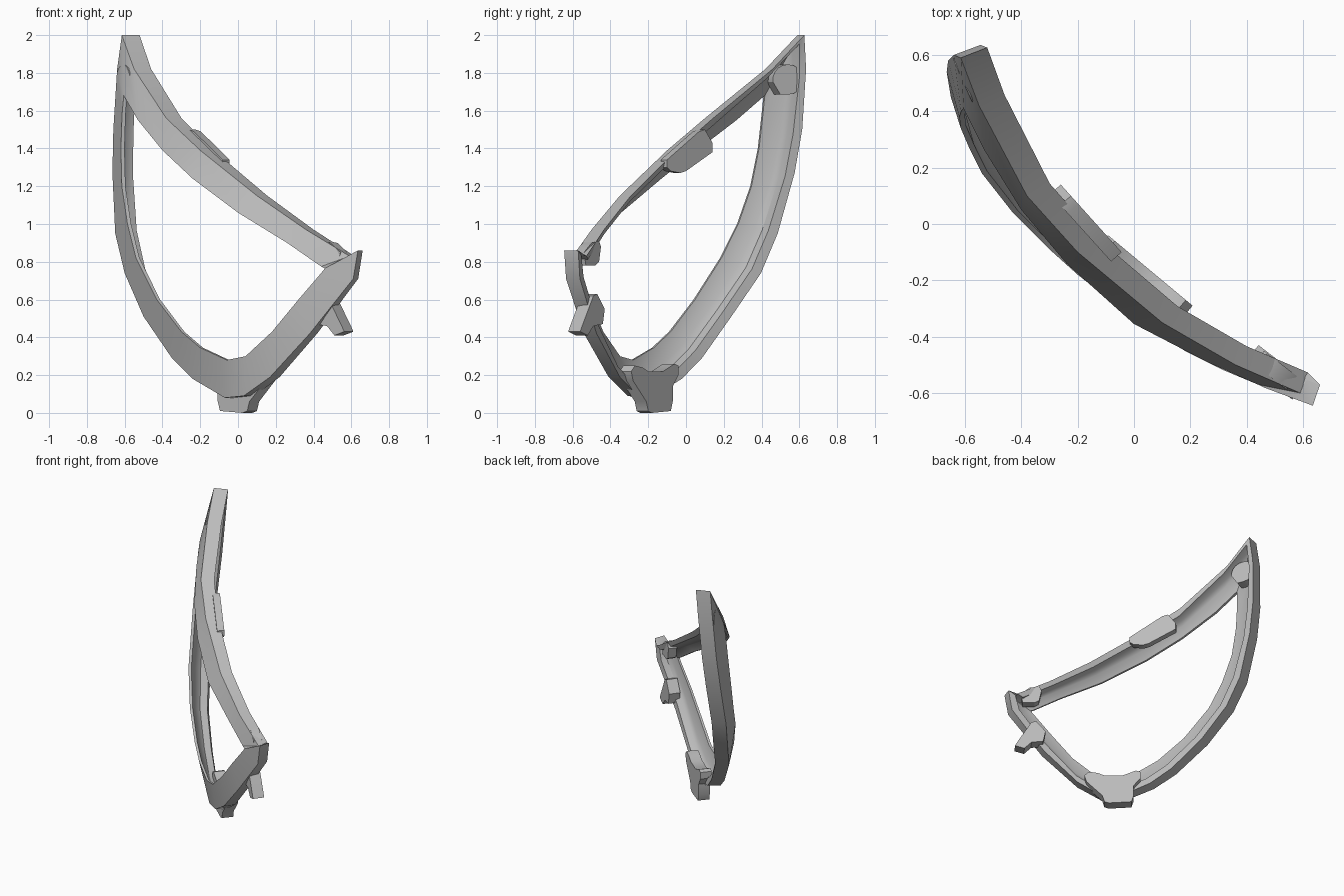
import bpy
import bmesh
import math
from mathutils import Vector

cube = bpy.data.objects.get("Cube")
if cube:
    bpy.data.objects.remove(cube, do_unlink=True)

grey = bpy.data.materials.new("plain grey")
grey.use_nodes = True
color = (0.5, 0.5, 0.5, 1)
grey.diffuse_color = color
grey.node_tree.nodes["Principled BSDF"].inputs["Base Color"].default_value = color


def finish(name, bm, angle):
    """Turn a bmesh into a shaded, coloured object."""
    bmesh.ops.recalc_face_normals(bm, faces=bm.faces)
    mesh = bpy.data.meshes.new(name)
    bm.to_mesh(mesh)
    bm.free()
    mesh.materials.append(grey)
    obj = bpy.data.objects.new(name, mesh)
    bpy.context.collection.objects.link(obj)
    bpy.ops.object.select_all(action='DESELECT')
    obj.select_set(True)
    bpy.context.view_layer.objects.active = obj
    bpy.ops.object.shade_smooth_by_angle(angle=math.radians(angle))
    return obj


# Front outer edge of the frame, from the apex down the left band and round
outer_edge = [
    (-.615, .59, 2), (-.64, .6, 1.82), (-.66, .58, 1.5), (-.665, .54, 1.27),
    (-.65, .45, .95), (-.6, .36, .74), (-.5, .2, .51), (-.35, .04, .29),
    (-.24, -.07, .18), (-.07, -.24, .08), (.03, -.31, .09), (.17, -.41, .19),
    (.38, -.54, .42), (.61, -.635, .71), (.635, -.645, .86), (.59, -.6, .83),
    (.36, -.5, .97), (.1, -.35, 1.15), (-.2, -.1, 1.39), (-.38, .1, 1.56),
    (-.55, .42, 1.82)]
# Matching points on the edge of the opening
inner_edge = [
    (-.605, .41, 1.68), (-.614, .4, 1.58), (-.62, .38, 1.4), (-.615, .34, 1.2),
    (-.585, .27, 1), (-.54, .18, .82), (-.43, .04, .6), (-.3, -.09, .43),
    (-.2, -.18, .345), (-.06, -.29, .28), (.04, -.36, .3), (.18, -.45, .43),
    (.32, -.52, .6), (.44, -.57, .74), (.46, -.58, .765), (.44, -.57, .775),
    (.26, -.49, .9), (0, -.355, 1.06), (-.24, -.14, 1.24), (-.4, .05, 1.39),
    (-.53, .26, 1.55)]


def section(o, i):
    """Hollow-backed cross-section: front face, outer wall, rim, channel."""
    o, i = Vector(o), Vector(i)
    depth = Vector((.06 - .055 * o.x, .055 + .03 * o.x, 0))
    across = i - o
    rim = min(.3, .055 / across.length)
    profile = [(0, 0), (0, 1), (rim, 1), (rim + .08, .5),
               (rim + .25, .27), (1, .2), (1, 0)]
    return [o + across * a + depth * d for a, d in profile]


bm = bmesh.new()
rings = [[bm.verts.new(p) for p in section(o, i)]
         for o, i in zip(outer_edge, inner_edge)]
for k, ring in enumerate(rings):
    after = rings[(k + 1) % len(rings)]
    for j in range(len(ring)):
        n = (j + 1) % len(ring)
        bm.faces.new((ring[j], ring[n], after[n], after[j]))
finish("window_frame", bm, 35)


def tab(name, profile, x0, y0, slope, thick):
    """Plate drawn in side profile, lying on a slanted upright plane."""
    bm = bmesh.new()
    face = bm.faces.new([bm.verts.new((x0 + slope * (y - y0), y, z))
                         for y, z in profile])
    back = Vector((1, -slope, 0)).normalized() * -thick
    grown = bmesh.ops.extrude_face_region(bm, geom=[face], use_keep_orig=True)
    bmesh.ops.translate(bm, vec=back, verts=[
        v for v in grown["geom"] if isinstance(v, bmesh.types.BMVert)])
    finish(name, bm, 30)


# Mounting tabs on the back of the frame
tab("top_band_tab",
    [(-.1, 1.3), (-.08, 1.28), (-.03, 1.27), (0, 1.28), (.14, 1.38),
     (.14, 1.43), (.1, 1.5), (.07, 1.49), (-.1, 1.34)], -.17, .04, -.9, .05)
tab("upper_tip_tab",
    [(-.54, .85), (-.5, .9), (-.46, .91), (-.45, .88), (-.46, .8),
     (-.48, .78), (-.53, .78)], .52, -.495, -1.3, .06)
tab("lower_tip_tab",
    [(-.56, .43), (-.52, .41), (-.49, .46), (-.44, .47), (-.43, .55),
     (-.47, .63), (-.49, .62), (-.55, .46)], .52, -.49, -1.3, .08)
tab("bottom_tab",
    [(-.29, .22), (-.27, .25), (-.23, .24), (-.2, .22), (-.12, .22),
     (-.06, .26), (-.04, .25), (-.04, .2), (-.07, .14), (-.07, .06),
     (-.08, .01), (-.18, 0), (-.2, .01), (-.21, .06), (-.28, .17)],
    .04, -.15, -1.2, .08)

# Round boss below the apex, with a squared lower corner
boss = [(.54 + .08 * math.cos(math.radians(a)),
         1.765 + .08 * math.sin(math.radians(a))) for a in range(-90, 200, 20)]
boss.append((.5, 1.685))
tab("apex_boss", boss, -.535, .54, -.45, .08)
